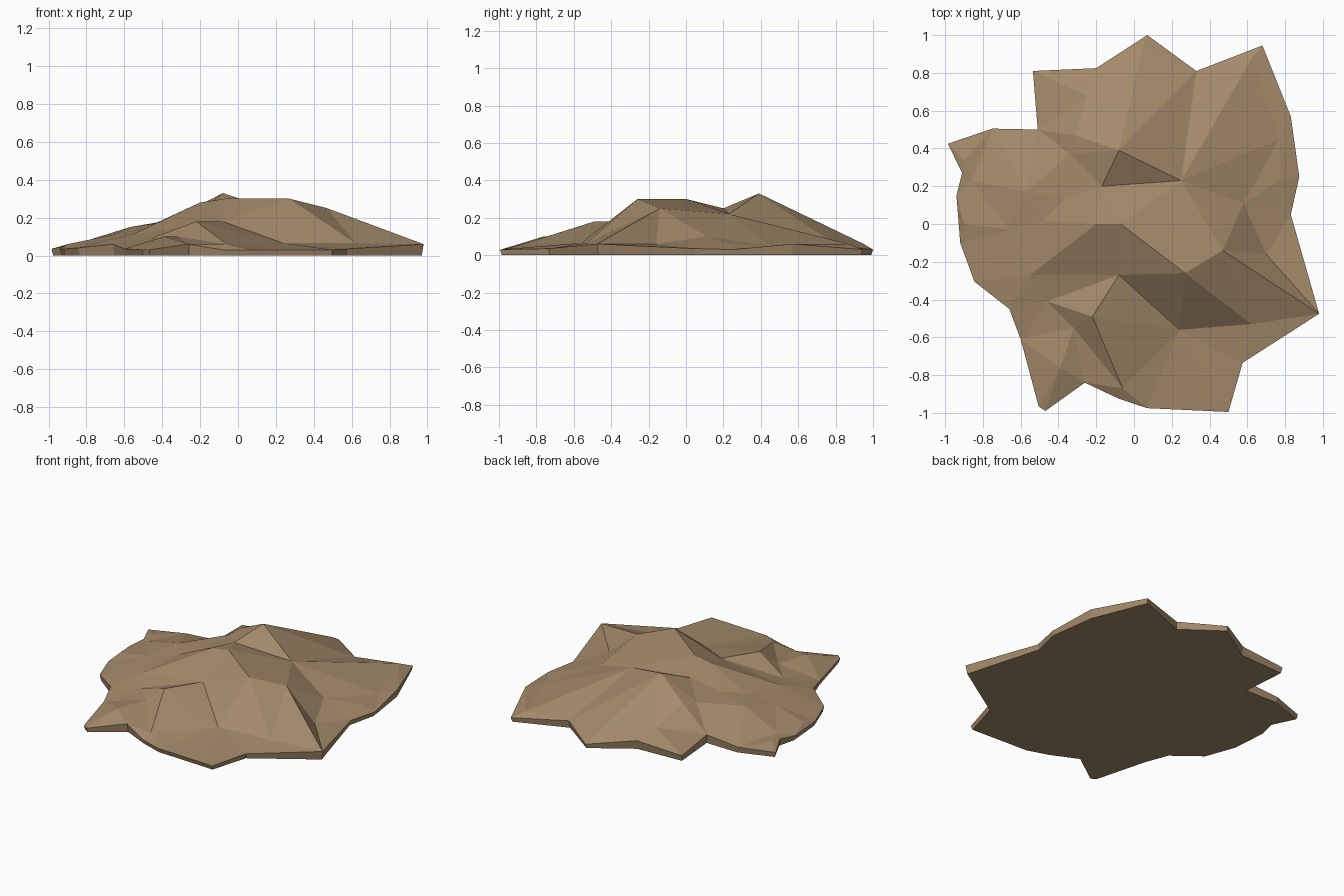
import bpy, bmesh
from mathutils import Vector
from mathutils.geometry import delaunay_2d_cdt

# Ragged outline of the mound, clockwise from the back: x, y, rim height
RIM = [
    (.07, 1.0, .03), (.33, .81, .05), (.68, .945, .03), (.83, .57, .06),
    (.875, .25, .03), (.83, .05, .035), (.98, -.475, .06), (.575, -.735, .035),
    (.50, -.995, .03), (.07, -.975, .03), (-.08, -.925, .03), (-.26, -.84, .06),
    (-.47, -.99, .03), (-.505, -.965, .03), (-.60, -.61, .035), (-.66, -.45, .06),
    (-.845, -.305, .04), (-.92, -.10, .035), (-.94, .15, .035), (-.91, .27, .05),
    (-.985, .425, .035), (-.75, .505, .04), (-.51, .50, .06), (-.535, .81, .04),
    (-.20, .825, .06)]

# Peaks, ridges and hollows on the upper surface
HILLS = [
    (-.08, .39, .33), (-.17, .20, .25), (-.34, .37, .19), (-.31, .47, .21),
    (-.07, 0, .30), (-.20, 0, .28), (-.48, .02, .15), (-.37, .13, .18),
    (.27, -.26, .30), (.47, -.14, .25), (.25, .23, .22), (-.08, -.27, .18),
    (.24, -.56, .065), (.62, -.53, .065), (.58, .11, .10), (.70, -.16, .06),
    (-.22, -.49, .18), (-.32, -.55, .10), (-.46, -.41, .09), (-.55, -.27, .115),
    (-.39, -.76, .10), (-.06, -.87, .06), (-.25, .68, .11), (-.57, .17, .15),
    (-.66, -.03, .11), (-.86, .23, .06), (-.90, .34, .06), (.05, .95, .06),
    (.62, .87, .06), (.77, .45, .05), (.78, .24, .06), (-.90, .0, .06)]

# Ridge and valley lines that must stay as edges (indices into HILLS)
RIDGES = [(0, 1), (1, 2), (2, 3), (0, 3), (0, 10), (1, 4), (4, 5), (5, 6), (4, 8),
          (8, 9), (8, 11), (11, 12), (12, 13), (13, 8), (9, 14), (14, 15),
          (9, 15), (10, 9), (10, 28), (0, 27), (11, 16), (16, 17), (16, 21),
          (17, 21), (17, 18), (4, 11), (5, 11)]

rim = RIM[::-1]
n = len(rim)
points = rim + HILLS
edges = [(a + n, b + n) for a, b in RIDGES]
edges.append((n + 9, n - 1 - 6))          # ridge running to the right-hand tip
verts, _, tris, orig, _, _ = delaunay_2d_cdt(
    [Vector(p[:2]) for p in points], edges, [list(range(n))], 1, 1e-5)

# Upper surface
bm = bmesh.new()
top = []
for v, o in zip(verts, orig):
    z = points[o[0]][2] if o else .15
    top.append(bm.verts.new((v.x, v.y, z)))
for t in tris:
    bm.faces.new([top[i] for i in t])

# Skirt and flat underside
where = {i: k for k, o in enumerate(orig) for i in o}
upper = [top[where[i]] for i in range(n)]
lower = [bm.verts.new((x * .99, y * .99, 0)) for x, y, z in rim]
for i in range(n):
    j = (i + 1) % n
    bm.faces.new((upper[j], upper[i], lower[i], lower[j]))
bm.faces.new(lower[::-1])
bmesh.ops.recalc_face_normals(bm, faces=bm.faces)

mesh = bpy.data.meshes.new("rock_mound")
bm.to_mesh(mesh)
bm.free()
earth = bpy.data.materials.new("tan earth")
earth.diffuse_color = (.37, .255, .145, 1)
mesh.materials.append(earth)
mound = bpy.data.objects.new("rock_mound", mesh)
bpy.context.collection.objects.link(mound)
